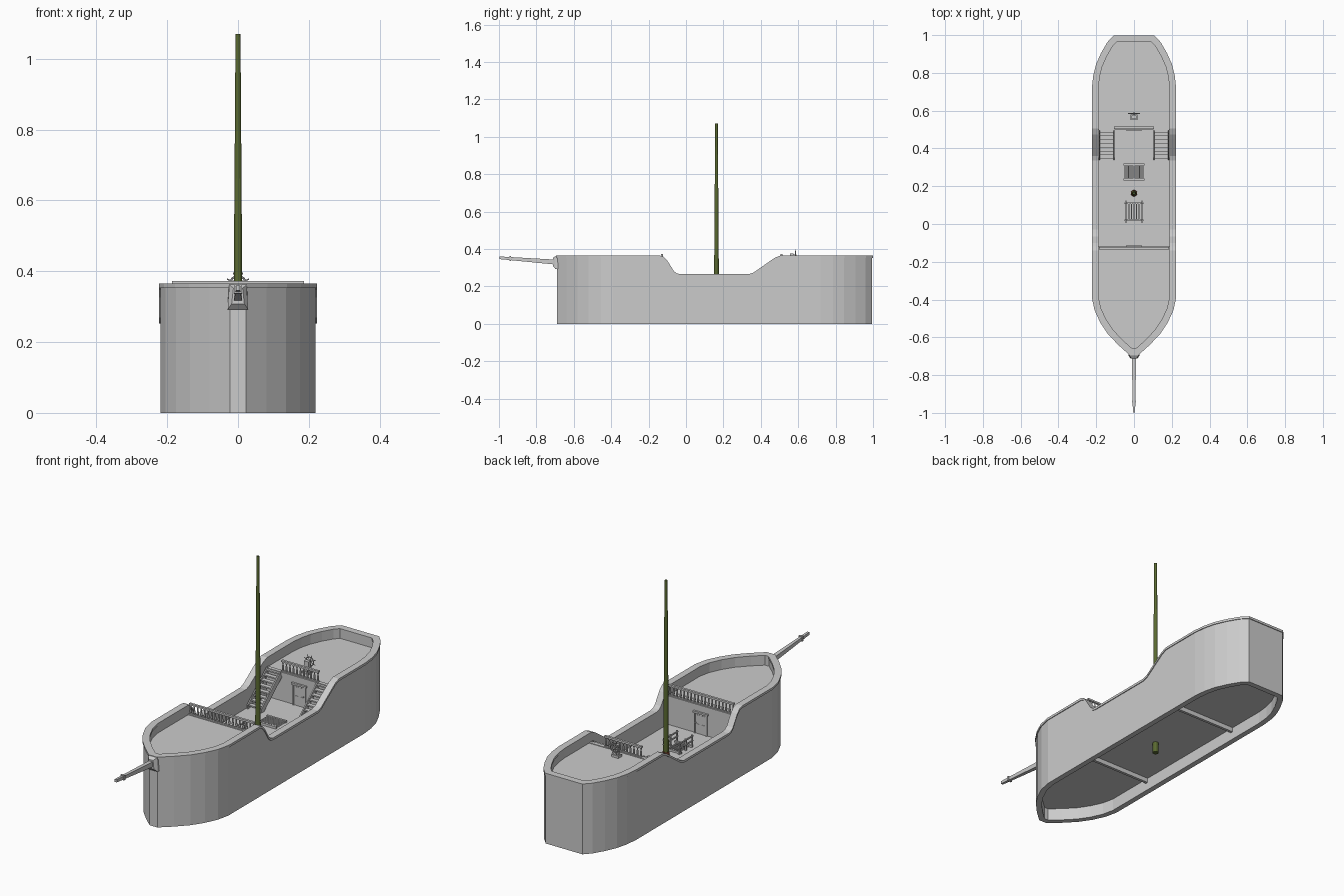
import bpy, bmesh, math
from mathutils import Vector

if "Cube" in bpy.data.objects:
    bpy.data.objects.remove(bpy.data.objects["Cube"])


def finish(name, bm, mat=None):
    bmesh.ops.recalc_face_normals(bm, faces=bm.faces)
    me = bpy.data.meshes.new(name)
    bm.to_mesh(me)
    bm.free()
    ob = bpy.data.objects.new(name, me)
    bpy.context.collection.objects.link(ob)
    if mat:
        me.materials.append(mat)
    return ob


def material(name, rgb):
    m = bpy.data.materials.new(name)
    m.diffuse_color = (*rgb, 1)
    m.use_nodes = True
    m.node_tree.nodes["Principled BSDF"].inputs["Base Color"].default_value = m.diffuse_color
    return m


def add_box(bm, x0, x1, y0, y1, z0, z1):
    for v in bmesh.ops.create_cube(bm, size=1)["verts"]:
        v.co = Vector(((x0 + x1) / 2 + v.co.x * (x1 - x0), (y0 + y1) / 2 + v.co.y * (y1 - y0),
                       (z0 + z1) / 2 + v.co.z * (z1 - z0)))


def add_rod(bm, a, b, r0, r1=None, n=8):
    a, b = Vector(a), Vector(b)
    d = b - a
    vs = bmesh.ops.create_cone(bm, cap_ends=True, segments=n, radius1=r0,
                               radius2=r0 if r1 is None else r1, depth=d.length)["verts"]
    q = d.to_track_quat('Z', 'Y')
    for v in vs:
        v.co = q @ v.co + (a + b) / 2


def add_loft(bm, loops):
    """Closed solid through matching point loops."""
    vs = [[bm.verts.new(c) for c in l] for l in loops]
    n = len(vs[0])
    for a, b in zip(vs, vs[1:]):
        for j in range(n):
            bm.faces.new((a[j], a[(j + 1) % n], b[(j + 1) % n], b[j]))
    bm.faces.new(vs[0])
    bm.faces.new(vs[-1])


def boxes(name, items):
    bm = bmesh.new()
    for i in items:
        add_box(bm, *i)
    return finish(name, bm)


# Plan outline (right half, bow to stern) and sheer line of the rail
SHEER = [(-0.14, .355), (-0.12, .349), (-0.10, .328), (-0.065, .272), (-0.05, .26), (-0.03, .255),
         (0.335, .255), (0.36, .263), (0.45, .326), (0.475, .343), (0.505, .355)]
bow = [(.022, -.69), (.08, -.638), (.135, -.58), (.175, -.52), (.205, -.455), (.219, -.39)]
stern = [(.219, .72), (.212, .785), (.197, .845), (.17, .905), (.138, .96), (.105, .995)]
half = bow + [(.219, y) for y, z in SHEER] + stern
outline = [Vector(p) for p in half] + [Vector((-x, y)) for x, y in reversed(half)]


def sheer(y):
    for (a, za), (b, zb) in zip(SHEER, SHEER[1:]):
        if a <= y <= b:
            return za + (zb - za) * (y - a) / (b - a)
    return .355


def inset(i, d):
    p = outline[i]
    e0 = (p - outline[i - 1]).normalized()
    e1 = (outline[(i + 1) % len(outline)] - p).normalized()
    n0, n1 = Vector((-e0.y, e0.x)), Vector((-e1.y, e1.x))
    return p + (n0 + n1) * d / (1 + n0.dot(n1))


def sweep(name, section):
    """Carry a closed section of (inset, height function) round the outline."""
    bm = bmesh.new()
    rings = [[bm.verts.new((*inset(i, d), f(sheer(p.y)))) for d, f in section]
             for i, p in enumerate(outline)]
    k = len(section)
    for i in range(len(rings)):
        a, b = rings[i - 1], rings[i]
        for j in range(k):
            bm.faces.new((a[j], b[j], b[(j + 1) % k], a[(j + 1) % k]))
    return finish(name, bm)


# Hull wall, open below, and its capping rail
sweep("hull", [(0, lambda s: 0), (0, lambda s: s), (.028, lambda s: s), (.028, lambda s: 0)])
sweep("cap_rail", [(-.004, lambda s: s - .002), (-.004, lambda s: s + .01),
                   (.031, lambda s: s + .01), (.031, lambda s: s - .002)])

# Decks fitted inside the hull wall
inner = [inset(i, .02) for i in range(len(half))]


def half_width(y):
    for a, b in zip(inner, inner[1:]):
        if a.y <= y <= b.y:
            return a.x + (b.x - a.x) * (y - a.y) / max(b.y - a.y, 1e-6)


def deck(name, y0, y1, z0, z1):
    y0, y1 = max(y0, inner[0].y), min(y1, inner[-1].y)
    ys = [y0] + [p.y for p in inner if y0 + 1e-4 < p.y < y1 - 1e-4] + [y1]
    pts = [(half_width(y), y) for y in ys]
    pts += [(-x, y) for x, y in reversed(pts)]
    bm = bmesh.new()
    add_loft(bm, [[(x, y, z) for x, y in pts] for z in (z0, z1)])
    return finish(name, bm)


LOW, HIGH = .165, .313
deck("main_deck", -1, 2, .063, LOW)
deck("fore_deck", -1, -.12, HIGH - .02, HIGH)
deck("aft_deck", .5, 2, HIGH - .02, HIGH)

# Bulkheads and beams
boxes("fore_bulkhead", [(-.2, .2, -.138, -.124, .04, HIGH - .002), (-.19, .19, -.135, -.118, HIGH - .015, HIGH + .003)])
boxes("aft_bulkhead", [(-.2, .2, .504, .518, .04, HIGH - .002), (-.19, .19, .498, .518, HIGH - .015, HIGH + .003)])

# Doors with frame, panels and knob
for name, y, s in (("fore_door", -.124, 1), ("aft_door", .504, -1)):
    bm = bmesh.new()
    for x0, x1, z0, z1, t in ((-.03, .03, 0, .105, .003), (-.037, -.03, 0, .11, .007), (.03, .037, 0, .11, .007),
                              (-.042, .042, .105, .114, .01), (-.022, -.004, .012, .05, .005), (.004, .022, .012, .05, .005),
                              (-.022, -.004, .06, .097, .005), (.004, .022, .06, .097, .005)):
        add_box(bm, x0, x1, min(y, y + s * t), max(y, y + s * t), LOW + z0, LOW + z1)
    add_rod(bm, (.026, y, LOW + .055), (.026, y + s * .009, LOW + .055), .003)
    finish(name, bm)


# Balustrades with turned posts
def balustrade(name, w, y, n):
    bm = bmesh.new()
    add_box(bm, -w, w, y - .006, y + .006, HIGH + .051, HIGH + .06)
    add_box(bm, -w, w, y - .005, y + .005, HIGH, HIGH + .007)
    for i in range(n):
        x = -w + .006 + (2 * w - .012) * i / (n - 1)
        for z0, z1, r0, r1 in ((0, .02, .003, .0055), (.02, .038, .0055, .003), (.038, .053, .003, .0045)):
            add_rod(bm, (x, y, HIGH + z0), (x, y, HIGH + z1), r0, r1, 6)
    finish(name, bm)


balustrade("fore_railing", .186, -.128, 19)
balustrade("aft_railing", .106, .51, 11)

# Stairs on both sides up to the aft deck
n = 8
for side, s in (("right", 1), ("left", -1)):
    bm = bmesh.new()
    for i in range(n):
        y = .345 + i * .02
        z = LOW + (i + 1) * (HIGH - LOW) / n
        add_box(bm, *sorted((s * .108, s * .182)), y, y + .023, z - .007, z)
    prof = [(.338, LOW), (.36, LOW), (.505, HIGH - .025), (.505, HIGH + .006), (.495, HIGH + .006), (.338, LOW + .02)]
    for x in (.105, .183):
        add_loft(bm, [[(s * (x + d), y, z) for y, z in prof] for d in (-.003, .003)])
    finish(side + "_stairs", bm)

# Hatch grating behind the mast
bars = [(-.055, .055, y - .005, y + .005, LOW, LOW + .012) for y in (.235, .315)]
bars += [(x - .002, x + .002, .235, .315, LOW, LOW + .01) for x in [-.048 + i * .0064 for i in range(16)]]
boxes("hatch_grating", bars)

# Ladderway with guard rails before the mast
bars = [(-.05, .05, y - .004, y + .004, LOW, LOW + .01) for y in (.02, .11)]
bars += [(x - .003, x + .003, .02, .11, LOW, LOW + .008) for x in (-.028, -.014, 0, .014, .028)]
for s in (-1, 1):
    for y in (.012, .065, .118):
        bars.append((s * .043 - .004, s * .043 + .004, y - .004, y + .004, LOW, LOW + .06))
    for z in (.026, .05):
        bars.append((s * .043 - .003, s * .043 + .003, .005, .125, LOW + z, LOW + z + .006))
boxes("ladderway_rails", bars)

# Mast and its collar
bm = bmesh.new()
add_rod(bm, (0, .163, .008), (0, .163, 1.07), .0145, .007, 12)
finish("mast", bm, material("olive", (.1, .14, .03)))
bm = bmesh.new()
add_rod(bm, (0, .163, LOW), (0, .163, LOW + .022), .0172, .016, 12)
finish("mast_collar", bm, material("red_brown", (.16, .04, .02)))


# Square bowsprit with its band, and the flared bracket at the stem
def rect(y, w0, w1, z0, z1):
    return [(-w0, y, z0), (w0, y, z0), (w1, y, z1), (-w1, y, z1)]


bm = bmesh.new()
add_loft(bm, [rect(-.68, .012, .012, .315, .342), rect(-.998, .006, .006, .346, .36)])
add_loft(bm, [rect(-.935, .011, .011, .336, .361), rect(-.945, .011, .011, .337, .362)])
finish("bowsprit", bm)
bm = bmesh.new()
add_loft(bm, [rect(-.68, .029, .026, .292, .365), rect(-.697, .029, .024, .292, .362), rect(-.712, .018, .013, .308, .352)])
finish("bowsprit_bracket", bm)

# Steering wheel on its stand
bm = bmesh.new()
c = Vector((0, .585, .365))
for k in range(16):
    p, q, tip = (c + Vector((math.cos(a * math.pi / 8) * r, 0, math.sin(a * math.pi / 8) * r))
                 for r, a in ((.022, k), (.022, k + 1), (.034, k)))
    add_rod(bm, p, q, .0028, n=6)
    if k % 2:
        add_rod(bm, c, tip, .0018, n=6)
add_rod(bm, c - Vector((0, .012, 0)), c + Vector((0, .006, 0)), .006)
add_box(bm, -.013, .013, .556, .575, HIGH, .376)
add_box(bm, -.019, .019, .551, .58, HIGH, HIGH + .012)
finish("steering_wheel", bm)
